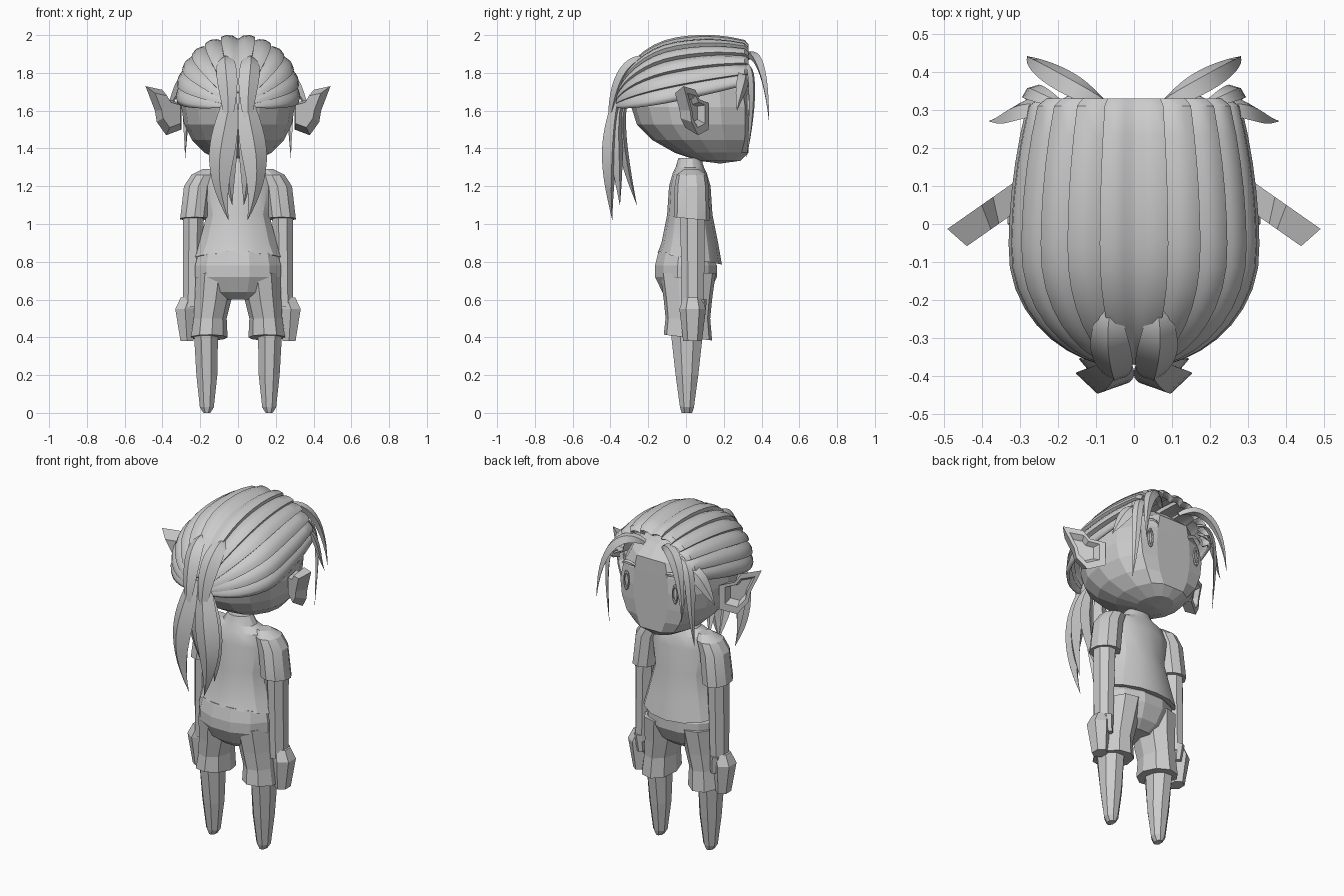
import bpy, bmesh, math
from mathutils import Vector

default_cube = bpy.data.objects.get("Cube")
if default_cube:
    bpy.data.objects.remove(default_cube)

clay = bpy.data.materials.new("clay_grey")
clay.use_nodes = True
clay.diffuse_color = (0.6, 0.6, 0.6, 1)
clay.node_tree.nodes["Principled BSDF"].inputs["Base Color"].default_value = clay.diffuse_color


def finish(name, bm, smooth_angle=None):
    """Turn a bmesh into a named object with the shared material."""
    bmesh.ops.recalc_face_normals(bm, faces=bm.faces)
    mesh = bpy.data.meshes.new(name)
    bm.to_mesh(mesh)
    bm.free()
    mesh.materials.append(clay)
    obj = bpy.data.objects.new(name, mesh)
    bpy.context.collection.objects.link(obj)
    if smooth_angle:
        bpy.ops.object.select_all(action='DESELECT')
        obj.select_set(True)
        bpy.context.view_layer.objects.active = obj
        bpy.ops.object.shade_smooth_by_angle(angle=math.radians(smooth_angle))
    return obj


def skin(bm, rings, closed=True):
    """Bridge successive rings with quads; closed rings also get end caps."""
    rows = [[bm.verts.new(point) for point in ring] for ring in rings]
    count = len(rows[0])
    for lower, upper in zip(rows, rows[1:]):
        for i in range(count if closed else count - 1):
            j = (i + 1) % count
            bm.faces.new((lower[i], lower[j], upper[j], upper[i]))
    if closed:
        bm.faces.new(rows[0])
        bm.faces.new(rows[-1])


def loft(name, rings, sides=8, side=1, y_centre=0.02, hem_slope=0, smooth_angle=None):
    """Each ring is (height, x centre, x radius, y radius); the last may tilt."""
    points = []
    for ring in rings:
        z, x_centre, x_radius, y_radius = ring
        slope = hem_slope if ring is rings[-1] else 0
        outline = []
        for i in range(sides):
            angle = math.tau * (i + 0.5) / sides
            y = y_centre + y_radius * math.sin(angle)
            outline.append((side * (x_centre + x_radius * math.cos(angle)), y, z + slope * y))
        points.append(outline)
    bm = bmesh.new()
    skin(bm, points)
    return finish(name, bm, smooth_angle)


def lock(name, start, bend_a, bend_b, tip, width, side, thickness=0.4, steps=14):
    """Tapered, ridged hair lock along a cubic curve, lying flat around the head."""
    a, b, c, d = (Vector(point) for point in (start, bend_a, bend_b, tip))
    rings = []
    for i in range(steps + 1):
        t = i / steps
        u = 1 - t
        centre = a * u**3 + b * 3 * u * u * t + c * 3 * u * t * t + d * t**3
        tangent = (b - a) * u * u + (c - b) * 2 * u * t + (d - c) * t * t
        outward = Vector((centre.x, centre.y, max(0, centre.z - 1.6)))
        across = tangent.cross(outward).normalized()
        ridge = across.cross(tangent).normalized()
        half = max(0.001, width * math.sin(math.pi * (0.15 + 0.85 * t)))
        ring = [centre + across * half, centre + ridge * half * thickness,
                centre - across * half, centre - ridge * half * thickness]
        rings.append([(side * point.x, point.y, point.z) for point in ring])
    bm = bmesh.new()
    skin(bm, rings)
    finish(name, bm, 40)


# Head: a sphere with a broad flat face and the jaw pushed forward
bm = bmesh.new()
bmesh.ops.create_uvsphere(bm, u_segments=16, v_segments=10, radius=1)
for vert in bm.verts:
    x, y, z = vert.co
    jaw = 0.15 * min(z, 0) ** 2
    depth = 0.4 if y > 0 else 0.32
    vert.co = (0.3 * x, min(0.33, 0.03 + depth * y + jaw), 1.62 + 0.3 * z)
finish("head", bm)

# Hair cap: overlapping strands swept back from the hairline to a gathered point
strands = 6
strand_angle = math.radians(98) / strands
half_section = [((strand + across) * strand_angle, lift) for strand in range(strands)
                for across, lift in ((0.02, 0.94), (0.3, 1), (0.65, 1.03), (0.98, 1.02))]
section = [(-angle, lift) for angle, lift in reversed(half_section)] + half_section


def hair_row(y, scale=1):
    """One cross-section of the cap, broad at the hairline and narrow at the back."""
    offset = y + 0.07
    if offset > 0:
        wide = scale * (1 - offset**2)
        high = scale * (1 - 2 * offset**2)
    else:
        wide = high = scale * math.sqrt(1 - (offset / 0.31) ** 2)
    return [(0.32 * wide * lift * math.sin(angle), y,
             1.7 + 0.2 * y + 0.295 * high * lift * math.cos(angle)) for angle, lift in section]


rows = 14
bm = bmesh.new()
skin(bm, [hair_row(0.3, 0.8), hair_row(0.33, 0.92)]
     + [hair_row(0.31 - 0.68 * math.sin(math.pi / 2 * i / rows)) for i in range(rows + 1)],
     closed=False)
shell = finish("hair_cap", bm, 35).modifiers.new("thickness", 'SOLIDIFY')
shell.thickness = 0.015

# Shirt with a tilted hem, and the hips of the shorts below it
loft("shirt", [(1.35, 0, 0.07, 0.06), (1.3, 0, 0.1, 0.075), (1.27, 0, 0.18, 0.09),
               (1.2, 0, 0.2, 0.11), (1.05, 0, 0.17, 0.12), (0.9, 0, 0.21, 0.15),
               (0.82, 0, 0.24, 0.17)], 14, hem_slope=-0.18, smooth_angle=25)
loft("shorts_hips", [(0.6, 0, 0.12, 0.08), (0.64, 0, 0.19, 0.13), (0.72, 0, 0.235, 0.17),
                     (0.78, 0, 0.235, 0.17), (0.83, 0, 0.22, 0.15)],
     12, y_centre=0, hem_slope=-0.18)

# Ear outline, and the layers that hollow its front and thicken its back
ear_outline = [(0.3, 1.64), (0.37, 1.66), (0.4, 1.71), (0.49, 1.73), (0.44, 1.6),
               (0.43, 1.54), (0.38, 1.47), (0.3, 1.5)]
ear_layers = [(0.5, 0.03), (0.7, 0), (1, 0), (0.7, 0.07)]

for side, tag in ((1, "left"), (-1, "right")):
    # Arms and sleeves
    loft(tag + "_sleeve", [(1.29, 0.15, 0.04, 0.04), (1.26, 0.18, 0.07, 0.08),
                           (1.2, 0.21, 0.08, 0.09), (1.03, 0.23, 0.08, 0.095)],
         10, side, y_centre=0.03, hem_slope=-0.1, smooth_angle=25)
    loft(tag + "_arm", [(1.1, 0.235, 0.06, 0.07), (0.56, 0.245, 0.05, 0.065)],
         side=side, y_centre=0.035)
    loft(tag + "_hand", [(0.61, 0.26, 0.05, 0.05), (0.55, 0.28, 0.06, 0.07),
                         (0.38, 0.27, 0.04, 0.05)], 6, side, y_centre=0.035)
    loft(tag + "_thumb", [(0.6, 0.25, 0.03, 0.03), (0.5, 0.24, 0.02, 0.02)],
         6, side, y_centre=0.08)

    # Legs and shorts
    loft(tag + "_shorts_leg", [(0.74, 0.12, 0.11, 0.15), (0.6, 0.135, 0.1, 0.13),
                               (0.5, 0.15, 0.09, 0.12), (0.4, 0.155, 0.1, 0.13)],
         9, side, y_centre=0.01, hem_slope=-0.12)
    loft(tag + "_leg", [(0.45, 0.17, 0.07, 0.095), (0.2, 0.165, 0.06, 0.065),
                        (0.03, 0.165, 0.04, 0.04), (0, 0.165, 0.02, 0.03)],
         side=side, y_centre=0.005)

    # Pointed ear facing forward and outward
    rim = [Vector((side * x, 0.33 - 0.7 * x, z)) for x, z in ear_outline]
    centre = sum(rim, Vector()) / len(rim)
    away = Vector((-side * 0.3, -0.95, 0))
    bm = bmesh.new()
    skin(bm, [[centre + (point - centre) * scale + away * depth for point in rim]
              for scale, depth in ear_layers])
    finish(tag + "_ear", bm)

    # Ring eye and brow
    bpy.ops.mesh.primitive_torus_add(major_segments=14, minor_segments=6, major_radius=0.03,
                                     minor_radius=0.007, location=(side * 0.16, 0.33, 1.63),
                                     rotation=(math.pi / 2, 0, 0))
    eye = bpy.context.object
    eye.name = tag + "_eye"
    eye.scale = (0.5, 1.6, 1)
    eye.data.materials.append(clay)
    lock(tag + "_brow", (0.1, 0.33, 1.73), (0.13, 0.34, 1.75), (0.17, 0.34, 1.75),
         (0.2, 0.32, 1.72), 0.012, side)

    # Ponytail, gathered behind the head
    lock(tag + "_crown_strand", (0.06, -0.22, 1.88), (0.08, -0.34, 1.87),
         (0.03, -0.4, 1.7), (0.06, -0.41, 1.45), 0.055, side, 0.5)
    lock(tag + "_ponytail_outer", (0.04, -0.36, 1.68), (0.06, -0.41, 1.45),
         (0.14, -0.42, 1.3), (0.05, -0.39, 1.02), 0.07, side, 0.6)
    lock(tag + "_ponytail_middle", (0.03, -0.34, 1.65), (0.1, -0.39, 1.5),
         (0.12, -0.36, 1.3), (0.09, -0.35, 1.1), 0.05, side, 0.7)
    lock(tag + "_ponytail_inner", (0.03, -0.32, 1.65), (0.06, -0.37, 1.5),
         (0.06, -0.32, 1.3), (0.03, -0.26, 1.1), 0.05, side, 0.5)

    # Loose locks around the face
    lock(tag + "_bang", (0.06, 0.3, 1.87), (0.15, 0.36, 1.94), (0.27, 0.42, 1.87),
         (0.28, 0.44, 1.54), 0.035, side, 0.7)
    lock(tag + "_face_lock", (0.18, 0.31, 1.84), (0.3, 0.36, 1.88), (0.27, 0.36, 1.6),
         (0.28, 0.32, 1.35), 0.028, side)
    lock(tag + "_temple_lock", (0.2, 0.3, 1.8), (0.3, 0.32, 1.8), (0.32, 0.28, 1.7),
         (0.38, 0.27, 1.6), 0.04, side)
